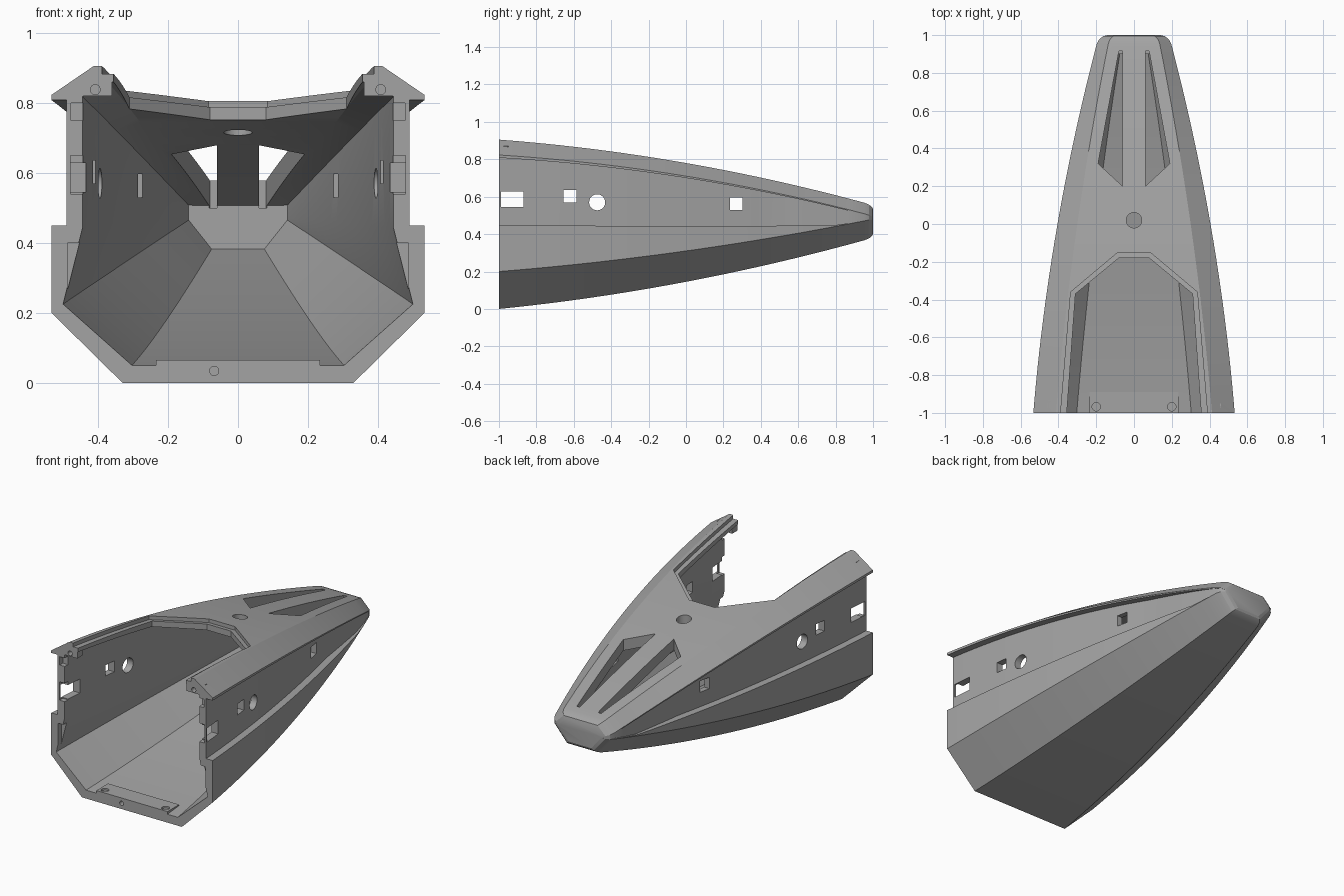
import bpy, bmesh, math

if "Cube" in bpy.data.objects:
    bpy.data.objects.remove(bpy.data.objects["Cube"])

grey = bpy.data.materials.new("hull grey")
grey.diffuse_color = (0.37, 0.37, 0.37, 1)
grey.use_nodes = True
grey.node_tree.nodes["Principled BSDF"].inputs["Base Color"].default_value = grey.diffuse_color


# Lengthwise curves of the hull (y = -1 open front, y = 1 tip)
def quad(a, b, c):
    return lambda y: a + b * y + c * y * y


width = quad(0.405, -0.174, -0.046)
flat = quad(0.30, -0.143, -0.03)
bottom_w = quad(0.235, -0.115, -0.02)
top = quad(0.78, -0.175, -0.05)
ledge = quad(0.71, -0.163, -0.05)
chine = quad(0.31, 0.14, 0.03)
bottom = quad(0.145, 0.19, 0.045)


def make(name, bm):
    bmesh.ops.recalc_face_normals(bm, faces=bm.faces)
    me = bpy.data.meshes.new(name)
    bm.to_mesh(me)
    bm.free()
    me.materials.append(grey)
    ob = bpy.data.objects.new(name, me)
    bpy.context.collection.objects.link(ob)
    return ob


def loft(name, sections):
    """Skin mirrored half sections: [(y, [(x, z), ...]), ...]"""
    bm = bmesh.new()
    rings = []
    for y, half in sections:
        ring = half + [(-x, z) for x, z in reversed(half)]
        rings.append([bm.verts.new((x, y, z)) for x, z in ring])
    n = len(rings[0])
    for a, b in zip(rings, rings[1:]):
        for i in range(n):
            j = (i + 1) % n
            bm.faces.new((a[i], a[j], b[j], b[i]))
    bm.faces.new(rings[0])
    bm.faces.new(rings[-1])
    return make(name, bm)


def box(name, x0, x1, y0, y1, z0, z1):
    return prism(name, [(x0, y0), (x1, y0), (x1, y1), (x0, y1)], z0, z1)


def prism(name, pts, z0, z1):
    bm = bmesh.new()
    face = bm.faces.new([bm.verts.new((x, y, z0)) for x, y in pts])
    ext = bmesh.ops.extrude_face_region(bm, geom=[face])["geom"]
    bmesh.ops.translate(bm, vec=(0, 0, z1 - z0),
                        verts=[v for v in ext if isinstance(v, bmesh.types.BMVert)])
    return make(name, bm)


def cylinder(name, centre, r, depth, rot=(0, 0, 0)):
    bm = bmesh.new()
    bmesh.ops.create_cone(bm, cap_ends=True, segments=24, radius1=r, radius2=r, depth=depth)
    ob = make(name, bm)
    ob.location, ob.rotation_euler = centre, rot
    return ob


def combine(target, other, op):
    mod = target.modifiers.new("bool", 'BOOLEAN')
    mod.operation, mod.object, mod.solver = op, other, 'EXACT'
    bpy.context.view_layer.objects.active = target
    bpy.ops.object.modifier_apply(modifier=mod.name)
    bpy.data.objects.remove(other)


# Outer hull with recessed side panels
def outer(y):
    w = width(y)
    d = max(0.002, 0.043 * min(1, (0.96 - y) / 0.5))
    shelf = max(0.443 + 0.007 * y * y, chine(y) + 0.004)
    lip = ledge(y) - 0.015 + 0.005 * (y + 1)
    return [(bottom_w(y), bottom(y)), (w, chine(y)), (w, shelf), (w - d, shelf),
            (w - d, lip), (w, lip), (w, ledge(y)), (flat(y), top(y))]


sections = []
for i in range(25):
    y = -1 + 1.955 * i / 24
    sections.append((y, outer(y)))
# Rounded tip
for deg in (30, 60, 90):
    a = math.radians(deg)
    y = 0.955 + 0.045 * math.sin(a)
    s = 1 - 0.25 * (1 - math.cos(a))
    sections.append((y, [(x * s, 0.465 + (z - 0.465) * s) for x, z in outer(y)]))
hull = loft("hull_shell", sections)


# Hollow interior
def inner(y):
    t = (y + 1) / 1.9
    wall = width(y) - 0.088 + 0.018 * t
    return [(bottom_w(y) - 0.027 - 0.013 * t, bottom(y) + 0.05 - 0.02 * t),
            (width(y) - 0.033 - 0.037 * t, chine(y) + 0.025 - 0.02 * t),
            (wall, 0.44 + 0.03 * t), (wall, ledge(y) - 0.005 - 0.01 * t),
            (flat(y) - 0.04, top(y) - 0.045 - 0.03 * t)]


ys = [-1.02 + 1.92 * i / 24 for i in range(25)]
combine(hull, loft("interior", [(y, inner(y)) for y in ys]), 'DIFFERENCE')

# Front rail blocks and floor threshold
for s in (-1, 1):
    x0, x1 = sorted((s * 0.36, s * 0.46))
    combine(hull, box("rail_block", x0, x1, -1, -0.95, 0.82, 0.87), 'UNION')
combine(hull, box("threshold", -0.235, 0.235, -1, -0.89, 0.03, 0.066), 'UNION')


# Cockpit opening and the rebate around its rim
def opening(name, stations, depth):
    secs = []
    for (y0, w0), (y1, w1) in zip(stations, stations[1:]):
        for k in range(5):
            y, w = y0 + (y1 - y0) * k / 5, w0 + (w1 - w0) * k / 5
            secs.append((y, [(w, top(y) - depth), (w, 1.2)]))
    y, w = stations[-1]
    secs.append((y, [(w, top(y) - depth), (w, 1.2)]))
    combine(hull, loft(name, secs), 'DIFFERENCE')


opening("cockpit_opening", [(-1.02, 0.357), (-0.37, 0.31), (-0.18, 0.08)], 0.15)
opening("cockpit_rebate", [(-1.02, 0.39), (-0.36, 0.335), (-0.15, 0.085)], 0.022)

# Roof slots, roof hole and side holes
cuts = []
for s in (-1, 1):
    slot = [(0.06, 0.20), (0.19, 0.32), (0.08, 0.915), (0.06, 0.915)]
    cuts.append(prism("roof_slot", [(s * x, y) for x, y in slot], 0.5, 1))
cuts.append(cylinder("roof_hole", (0, 0.02, 0.8), 0.041, 0.3))
for y0, y1, z0, z1 in ((-0.99, -0.87, 0.545, 0.628), (-0.655, -0.585, 0.57, 0.635),
                       (0.235, 0.303, 0.53, 0.597)):
    cuts.append(box("side_window", -0.7, 0.7, y0, y1, z0, z1))
cuts.append(cylinder("side_port", (0, -0.475, 0.57), 0.043, 1.4, (0, math.pi / 2, 0)))

# Notches in the front rim, pin holes in the rails and the threshold
for s in (-1, 1):
    for xo, z0, z1 in ((0.477, 0.75, 0.80), (0.487, 0.27, 0.40), (0.478, 0.54, 0.65)):
        x0, x1 = sorted((s * 0.40, s * xo))
        cuts.append(box("rim_notch", x0, x1, -1.02, -0.97, z0, z1))
    cuts.append(cylinder("rail_pin", (s * 0.408, -1, 0.838), 0.014, 0.08, (math.pi / 2, 0, 0)))
    cuts.append(cylinder("floor_pin", (s * 0.2, -0.968, 0.07), 0.022, 0.03))
cuts.append(cylinder("front_pin", (-0.068, -1, 0.034), 0.013, 0.08, (math.pi / 2, 0, 0)))
bpy.context.view_layer.update()
for c in cuts:
    combine(hull, c, 'DIFFERENCE')

# Smooth curves, crisp edges
bpy.ops.object.select_all(action='DESELECT')
hull.select_set(True)
bpy.context.view_layer.objects.active = hull
bpy.ops.object.shade_smooth_by_angle(angle=math.radians(18))
